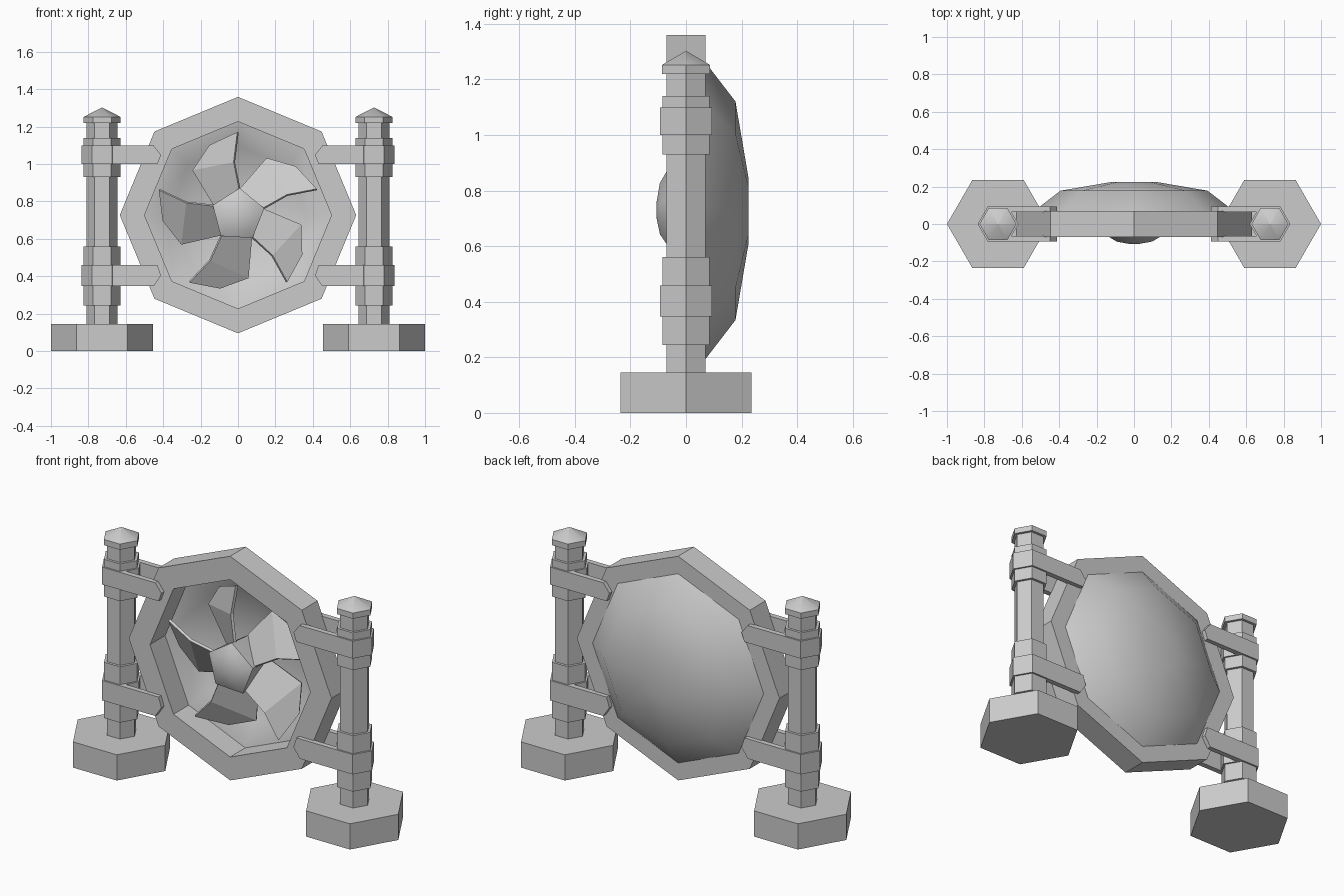
import bpy, bmesh
from math import cos, sin, tau, pi, radians

if "Cube" in bpy.data.objects:
    bpy.data.objects.remove(bpy.data.objects["Cube"])

CZ = 0.727   # height of the fan centre
PX = 0.727   # distance of the posts from the centre


def make(name, verts, faces, smooth=None):
    me = bpy.data.meshes.new(name)
    me.from_pydata(verts, [], faces)
    bm = bmesh.new()
    bm.from_mesh(me)
    bmesh.ops.remove_doubles(bm, verts=bm.verts, dist=1e-5)
    bmesh.ops.recalc_face_normals(bm, faces=bm.faces)
    bm.to_mesh(me)
    bm.free()
    ob = bpy.data.objects.new(name, me)
    bpy.context.collection.objects.link(ob)
    if smooth:
        bpy.ops.object.select_all(action='DESELECT')
        ob.select_set(True)
        bpy.context.view_layer.objects.active = ob
        bpy.ops.object.shade_smooth_by_angle(angle=radians(smooth))
    return ob


def lathe(name, profile, sides, axis, centre, phase=0.0, closed=False, smooth=None):
    """Spin (radius, offset) points around z or y; ends are capped unless closed."""
    cx, cz = centre
    verts, faces = [], []
    for r, h in profile:
        for i in range(sides):
            a = phase + tau * i / sides
            u, v = r * cos(a), r * sin(a)
            verts.append((cx + u, v, cz + h) if axis == 'z' else (cx + u, h, cz + v))
    n = len(profile)
    for k in range(n if closed else n - 1):
        p, q = k * sides, (k + 1) % n * sides
        for i in range(sides):
            j = (i + 1) % sides
            faces.append((p + i, p + j, q + j, q + i))
    if not closed:
        faces += [tuple(range(sides)), tuple(range((n - 1) * sides, n * sides))]
    return make(name, verts, faces, smooth)


def plate(name, outline, y0, y1):
    """Extrude an x-z outline from y0 to y1."""
    n = len(outline)
    verts = [(x, y, z) for y in (y0, y1) for x, z in outline]
    faces = [tuple(range(n)), tuple(range(n, 2 * n))]
    faces += [(i, (i + 1) % n, n + (i + 1) % n, n + i) for i in range(n)]
    return make(name, verts, faces)


# Octagonal frame and the shallow dish behind it
lathe("frame_ring", [(0.632, -0.07), (0.632, 0.07), (0.50, 0.07), (0.50, -0.07)],
      8, 'y', (0, CZ), closed=True)
lathe("back_dish", [(0.12, 0.197), (0.375, 0.152), (0.50, 0.065), (0.54, 0.065),
                    (0.393, 0.178), (0.118, 0.225)], 8, 'y', (0, CZ), smooth=50)

# Five-sided domed hub
lathe("fan_hub", [(0.03, -0.106), (0.10, -0.094), (0.145, -0.068), (0.13, 0.10), (0.10, 0.21)],
      5, 'y', (0, CZ), phase=pi / 2 - 0.06, smooth=45)

# Swept blades: (x, depth, z) around the hub centre, twisted backwards at the trailing edge
BLADE = [(0.01, -0.04, 0.135), (-0.02, -0.025, 0.283), (0.0, -0.01, 0.443),
         (-0.15, 0.06, 0.373), (-0.24, 0.09, 0.24), (-0.125, 0.085, 0.05)]
for k in range(5):
    c, s = cos(tau * k / 5), sin(tau * k / 5)
    pts = [(x * c - z * s, y, CZ + x * s + z * c) for x, y, z in BLADE]
    blade = make(f"fan_blade_{k + 1}", pts, [(0, 1, 4, 5), (1, 2, 3, 4)])
    mod = blade.modifiers.new("thickness", 'SOLIDIFY')
    mod.thickness, mod.offset = 0.015, 0

for side, sx in (("left", -1), ("right", 1)):
    at = (sx * PX, 0)
    # Foot, post and pointed cap
    lathe(f"{side}_foot", [(0.273, 0), (0.273, 0.145)], 6, 'z', at)
    lathe(f"{side}_post", [(0.082, 0.14), (0.082, 1.23)], 6, 'z', at)
    lathe(f"{side}_post_cap", [(0.099, 1.22), (0.099, 1.252), (0.001, 1.302)],
          6, 'z', at, smooth=35)
    # Sleeves, clamps and the pairs of pointed arms gripping the frame
    for level, s0, s1, z0, z1 in (("lower", 0.245, 0.56, 0.347, 0.459),
                                  ("upper", 0.93, 1.14, 1.0, 1.098)):
        lathe(f"{side}_{level}_sleeve", [(0.098, s0), (0.098, s1)], 6, 'z', at)
        lathe(f"{side}_{level}_clamp", [(0.109, z0), (0.109, z1)], 6, 'z', at)
        zm = (z0 + z1) / 2
        far, near = (0.45, 0.43) if level == "upper" else (0.43, 0.45)
        arm = [(sx * x, z) for x, z in ((PX, z0), (PX, z1), (far, z1), (0.412, zm), (near, z0))]
        for face, sy in (("front", -1), ("back", 1)):
            plate(f"{side}_{level}_{face}_arm", arm, sy * 0.064, sy * 0.094)
